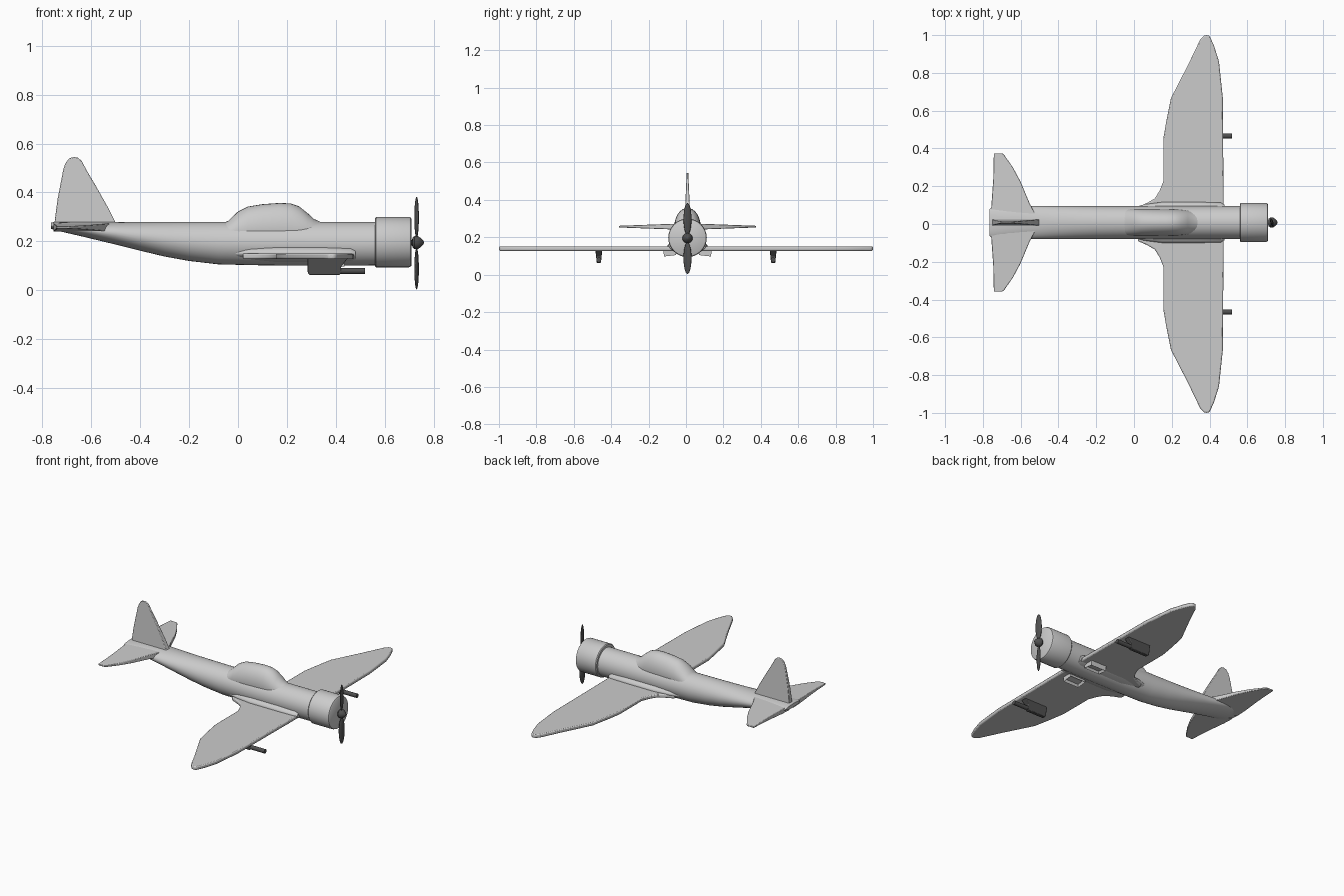
import bpy, bmesh, math
from mathutils import Matrix

if "Cube" in bpy.data.objects:
    bpy.data.objects.remove(bpy.data.objects["Cube"])

CY = 0.008   # centreline of the fuselage
N = 32

dark = bpy.data.materials.new("dark_metal")
dark.diffuse_color = (0.08, 0.08, 0.08, 1)
dark.use_nodes = True
dark.node_tree.nodes["Principled BSDF"].inputs["Base Color"].default_value = dark.diffuse_color


def finish(bm, name, angle=35, mat=None, bevel=0):
    bmesh.ops.recalc_face_normals(bm, faces=bm.faces)
    me = bpy.data.meshes.new(name)
    bm.to_mesh(me)
    bm.free()
    ob = bpy.data.objects.new(name, me)
    bpy.context.collection.objects.link(ob)
    if mat:
        me.materials.append(mat)
    if bevel:
        m = ob.modifiers.new("edge", 'BEVEL')
        m.width, m.segments = bevel, 2
    bpy.ops.object.select_all(action='DESELECT')
    ob.select_set(True)
    bpy.context.view_layer.objects.active = ob
    bpy.ops.object.shade_smooth_by_angle(angle=math.radians(angle))
    return ob


def loft(name, sections, y=CY, mat=None, angle=35):
    """Elliptical rings along x: (x, z bottom, z top, half width)."""
    bm = bmesh.new()
    rings = []
    for x, zb, zt, w in sections:
        rings.append([bm.verts.new((x, y + w * math.cos(2 * math.pi * i / N),
                      (zb + zt) / 2 + (zt - zb) / 2 * math.sin(2 * math.pi * i / N)))
                      for i in range(N)])
    for a, b in zip(rings, rings[1:]):
        for i in range(N):
            j = (i + 1) % N
            bm.faces.new((a[i], a[j], b[j], b[i]))
    bm.faces.new(rings[0])
    bm.faces.new(rings[-1])
    return finish(bm, name, angle, mat)


def round_loft(name, profile, zc, y=CY, mat=None, angle=35):
    return loft(name, [(x, zc - r, zc + r, r) for x, r in profile], y, mat, angle)


def plate(name, pts, place, thick, mat=None, bevel=0):
    """Flat outline given a half thickness that may taper."""
    bm = bmesh.new()
    up = [bm.verts.new(place(a, b, thick(a, b))) for a, b in pts]
    dn = [bm.verts.new(place(a, b, -thick(a, b))) for a, b in pts]
    bm.faces.new(up)
    bm.faces.new(dn[::-1])
    for i in range(len(pts)):
        j = (i + 1) % len(pts)
        bm.faces.new((up[i], dn[i], dn[j], up[j]))
    return finish(bm, name, 35, mat, bevel)


# Fuselage, canopy and engine cowling
loft("fuselage", [
    (-0.765, 0.252, 0.276, 0.07), (-0.75, 0.246, 0.28, 0.084), (-0.62, 0.216, 0.28, 0.087),
    (-0.5, 0.187, 0.28, 0.087), (-0.4, 0.162, 0.28, 0.087), (-0.3, 0.138, 0.28, 0.087),
    (-0.2, 0.12, 0.28, 0.087), (-0.08, 0.106, 0.28, 0.087), (0.1, 0.102, 0.28, 0.087),
    (0.35, 0.1, 0.28, 0.087), (0.58, 0.102, 0.28, 0.087)])
loft("canopy", [
    (-0.09, 0.18, 0.262, 0.06), (-0.04, 0.17, 0.284, 0.07), (0.0, 0.16, 0.322, 0.072),
    (0.04, 0.15, 0.342, 0.072), (0.1, 0.15, 0.352, 0.072), (0.17, 0.15, 0.357, 0.071),
    (0.215, 0.15, 0.355, 0.07), (0.25, 0.15, 0.343, 0.068), (0.285, 0.16, 0.315, 0.064),
    (0.31, 0.17, 0.292, 0.058), (0.345, 0.18, 0.276, 0.05)], angle=60)
round_loft("cowling", [(0.56, 0.098), (0.565, 0.103), (0.698, 0.103),
                       (0.706, 0.1), (0.71, 0.094)], 0.197)

# Propeller: spinner and two blades
round_loft("spinner", [(0.705, 0.01), (0.712, 0.012), (0.713, 0.02), (0.722, 0.027),
                       (0.735, 0.027), (0.748, 0.018), (0.757, 0.008), (0.76, 0.002)],
           0.195, mat=dark)
for s, name in ((1, "upper_blade"), (-1, "lower_blade")):
    bm = bmesh.new()
    bmesh.ops.create_uvsphere(bm, u_segments=16, v_segments=12, radius=1)
    for v in bm.verts:
        v.co.x *= 0.008
        v.co.y *= 0.022
        v.co.z = 0.105 + v.co.z * 0.085
    bm.transform(Matrix.Translation((0.73, CY, 0.193)) @
                 Matrix.Rotation(0 if s > 0 else math.pi, 4, 'X') @
                 Matrix.Rotation(0.25, 4, 'Z'))
    finish(bm, name, 60, dark)

# Wing, mirrored outline
half = [(0.475, 0.11), (0.472, 0.4), (0.47, 0.67), (0.45, 0.86), (0.425, 0.94), (0.402, 0.993),
        (0.39, 1.0), (0.37, 0.998), (0.35, 0.975), (0.285, 0.84), (0.195, 0.665),
        (0.172, 0.55), (0.155, 0.45), (0.155, 0.225), (0.135, 0.175), (0.11, 0.135),
        (0.07, 0.112), (0.02, 0.09)]
plate("wing", half + [(x, -y) for x, y in reversed(half)],
      lambda a, b, o: (a, b, 0.139 + o), lambda a, b: 0.0115, bevel=0.006)

# Fairing where the wing meets the fuselage
loft("wing_root_fairing", [(-0.03, 0.13, 0.175, 0.07), (0.05, 0.12, 0.185, 0.095),
                           (0.15, 0.112, 0.19, 0.108), (0.35, 0.112, 0.19, 0.108),
                           (0.46, 0.115, 0.185, 0.105), (0.48, 0.12, 0.175, 0.094)])

# Tail fin and tailplane
plate("tail_fin", [(-0.495, 0.265), (-0.51, 0.295), (-0.535, 0.345), (-0.58, 0.425),
                   (-0.61, 0.475), (-0.64, 0.53), (-0.655, 0.542), (-0.67, 0.545),
                   (-0.69, 0.54), (-0.705, 0.52), (-0.714, 0.495), (-0.738, 0.37),
                   (-0.752, 0.26)],
      lambda a, b, o: (a, CY + o, b), lambda a, b: 0.017 - 0.045 * (b - 0.26), bevel=0.003)
for s, name in ((1, "left_tailplane"), (-1, "right_tailplane")):
    plate(name, [(-0.51, 0.02), (-0.552, 0.1), (-0.6, 0.215), (-0.64, 0.29), (-0.69, 0.362),
                 (-0.7, 0.366), (-0.742, 0.366), (-0.745, 0.23), (-0.755, 0.09), (-0.755, 0.02)],
          lambda a, b, o: (a, CY + s * b, 0.257 + o),
          lambda a, b: 0.018 - 0.037 * b, bevel=0.003)

# Gun pods under the wing and inlets under the wing root
for s, side in ((1, "left"), (-1, "right")):
    y = 0.466 * s
    plate(side + "_gun_pod", [(0.285, 0.132), (0.285, 0.072), (0.292, 0.063), (0.415, 0.063),
                              (0.422, 0.07), (0.422, 0.098), (0.45, 0.132)],
          lambda a, b, o: (a, y + o, b),
          lambda a, b: 0.011 + 0.11 * (b - 0.063), dark, 0.003)
    round_loft(side + "_gun_barrel", [(0.41, 0.013), (0.52, 0.013)], 0.079, y, dark)

    bm = bmesh.new()
    bmesh.ops.create_cube(bm, size=1)
    bm.transform(Matrix.Translation((0.38, CY + s * 0.095, 0.118)) @
                 Matrix.Rotation(-0.12 * s, 4, 'X') @ Matrix.Diagonal((0.11, 0.065, 0.034, 1)))
    bm.normal_update()
    low = min(bm.faces, key=lambda f: f.calc_center_median().z)
    bmesh.ops.inset_region(bm, faces=[low], thickness=0.01)
    for v in low.verts:
        v.co.z += 0.015
    finish(bm, side + "_inlet", 30)
